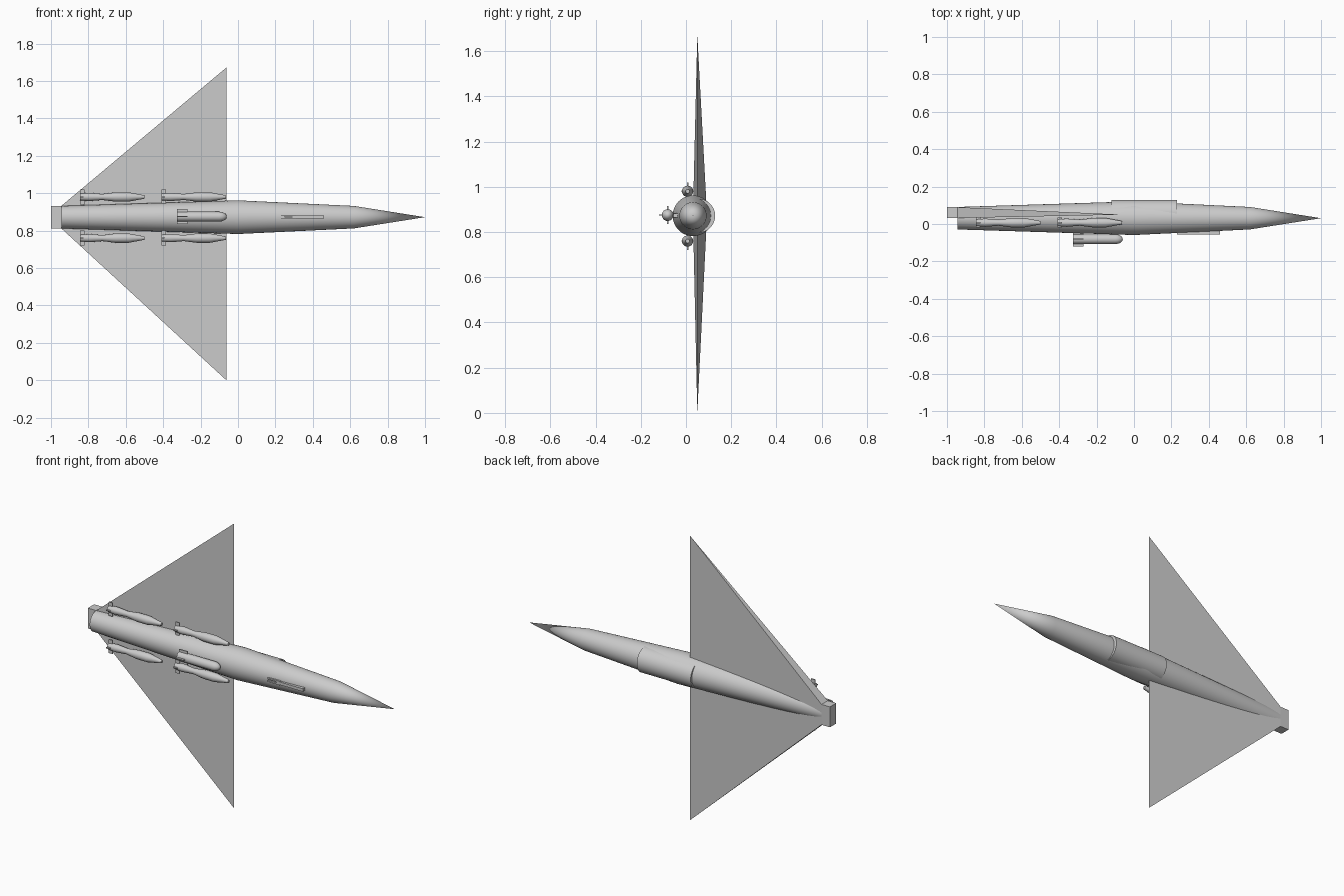
import bpy, bmesh, math
from mathutils import Vector

if "Cube" in bpy.data.objects:
    bpy.data.objects.remove(bpy.data.objects["Cube"])

AXIS_Y, AXIS_Z = 0.031, 0.872

grey = bpy.data.materials.new("light_grey")
grey.diffuse_color = (0.6, 0.6, 0.6, 1)
grey.use_nodes = True
grey.node_tree.nodes["Principled BSDF"].inputs["Base Color"].default_value = grey.diffuse_color


def finish(name, bm, smooth=None):
    bmesh.ops.recalc_face_normals(bm, faces=bm.faces)
    mesh = bpy.data.meshes.new(name)
    bm.to_mesh(mesh)
    bm.free()
    mesh.materials.append(grey)
    ob = bpy.data.objects.new(name, mesh)
    bpy.context.collection.objects.link(ob)
    if smooth:
        bpy.ops.object.select_all(action='DESELECT')
        ob.select_set(True)
        bpy.context.view_layer.objects.active = ob
        bpy.ops.object.shade_smooth_by_angle(angle=math.radians(smooth))
    return ob


def lathe(name, profile, y, z, sides=32):
    """Turned body along x from (x, radius) pairs, closed at both ends."""
    bm = bmesh.new()
    rings = []
    for x, r in profile:
        rings.append([bm.verts.new((x, y + r * math.cos(a), z + r * math.sin(a)))
                      for a in (2 * math.pi * i / sides for i in range(sides))])
    for a, b in zip(rings, rings[1:]):
        for i in range(sides):
            j = (i + 1) % sides
            bm.faces.new((a[i], a[j], b[j], b[i]))
    bm.faces.new(rings[0])
    bm.faces.new(rings[-1])
    bmesh.ops.remove_doubles(bm, verts=bm.verts, dist=1e-5)
    return finish(name, bm, 30)


def box(name, lo, hi):
    bm = bmesh.new()
    bmesh.ops.create_cube(bm, size=1)
    lo, hi = Vector(lo), Vector(hi)
    for v in bm.verts:
        v.co = (lo + hi) / 2 + v.co * (hi - lo)
    return finish(name, bm)


def fins(name, x0, x1, y, z, ry, rz, t=0.003):
    box(name + "_upright", (x0, y - t, z - rz), (x1, y + t, z + rz))
    box(name + "_level", (x0, y - ry, z - t), (x1, y + ry, z + t))


# Fuselage and canopy hump
lathe("fuselage", [(-0.945, 0.06), (0.0, 0.09), (0.62, 0.06), (1.0, 0.0)],
      AXIS_Y, AXIS_Z, 48)
lathe("canopy", [(-0.12, 0.075), (0.23, 0.075)], 0.054, AXIS_Z, 40)

# Tail block and the wing that fans out from it to a knife-thin rear edge
TAIL_X, Y0, Y1, Z0, Z1 = -0.945, 0.032, 0.09, 0.812, 0.932
box("tail_block", (-1.0, Y0, Z0), (TAIL_X, Y1, Z1))
bm = bmesh.new()
a, b, c, d = [bm.verts.new((TAIL_X, y, z)) for y, z in
              ((Y0, Z0), (Y1, Z0), (Y1, Z1), (Y0, Z1))]
low = bm.verts.new((-0.062, 0.05, 0.0))
high = bm.verts.new((-0.062, 0.05, 1.672))
for f in ((a, b, c, d), (a, d, high, low), (b, low, high, c), (a, low, b), (d, c, high)):
    bm.faces.new(f)
finish("wing", bm)

# Four wing bombs with crossed tail fins
BOMB = [(0, 0.018), (0.05, 0.022), (0.12, 0.016), (0.19, 0.025),
        (0.26, 0.025), (0.345, 0.009)]
for side, z in (("upper", 0.98), ("lower", 0.76)):
    for place, x in (("rear", -0.845), ("forward", -0.41)):
        name = f"{side}_{place}_bomb"
        lathe(name, [(x + t, r) for t, r in BOMB], 0.007, z, 24)
        fins(name + "_fin", x, x + 0.025, 0.007, z, 0.027, 0.04)

# Centre store under the belly, with rounded nose
CY, CZ, R = -0.081, 0.875, 0.026
nose = [(-0.1 + 0.04 * math.sin(t), R * math.cos(t))
        for t in (math.pi / 2 * i / 6 for i in range(7))]
lathe("centre_store", [(-0.325, R)] + nose, CY, CZ, 24)
fins("centre_store_fin", -0.325, -0.27, CY, CZ, 0.038, 0.04)

# Belly gun with two prongs at its back
box("gun_body", (0.29, -0.055, 0.864), (0.46, -0.03, 0.881))
for side, z in (("upper", 0.880), ("lower", 0.865)):
    box(side + "_gun_prong", (0.23, -0.055, z - 0.004), (0.31, -0.04, z + 0.004))
